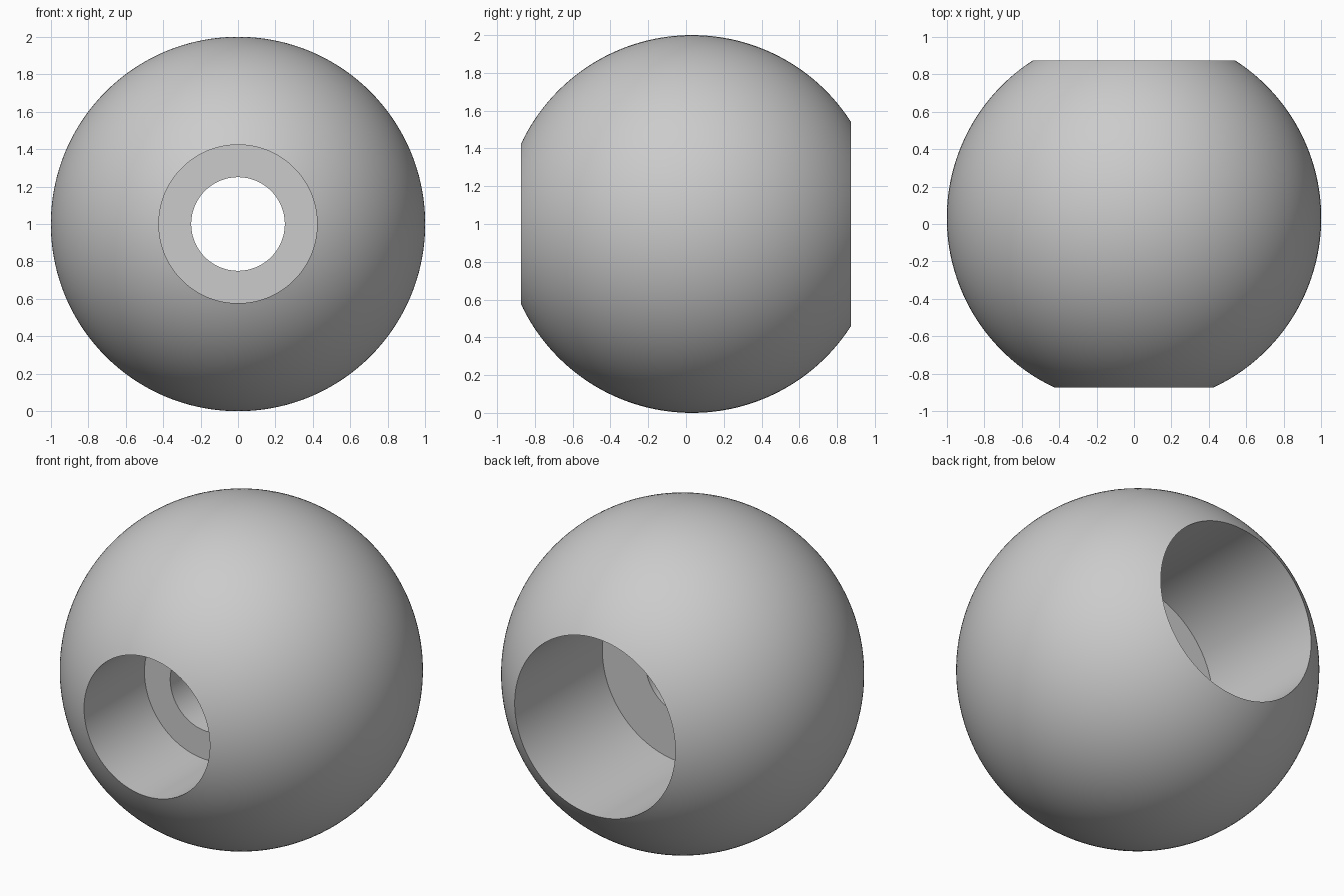
import bpy
import bmesh
from math import asin, cos, sin, pi, radians
from mathutils import Matrix

if "Cube" in bpy.data.objects:
    bpy.data.objects.remove(bpy.data.objects["Cube"], do_unlink=True)

CENTRE_Y = 0.032       # ball centre along the bore axis
FRONT_R, BACK_R, HOLE_R = 0.423, 0.54, 0.25
FRONT_FLOOR, BACK_FLOOR = -0.326, 0.0   # counterbore floors, from the ball centre
ARC_STEPS, SIDES = 72, 144

# Ball outline from front rim to back rim, as (distance along axis, radius)
start, end = asin(FRONT_R), pi - asin(BACK_R)
profile = []
for i in range(ARC_STEPS + 1):
    a = start + (end - start) * i / ARC_STEPS
    profile.append((-cos(a), sin(a)))

# Stepped bore: back counterbore, through hole, front counterbore
profile += [(BACK_FLOOR, BACK_R), (BACK_FLOOR, HOLE_R),
            (FRONT_FLOOR, HOLE_R), (FRONT_FLOOR, FRONT_R)]

# Lathe the closed outline around the y axis
bm = bmesh.new()
verts = [bm.verts.new((r, y, 0)) for y, r in profile]
edges = [bm.edges.new((v, verts[(i + 1) % len(verts)])) for i, v in enumerate(verts)]
bmesh.ops.spin(bm, geom=verts + edges, cent=(0, 0, 0), axis=(0, 1, 0),
               angle=2 * pi, steps=SIDES, use_merge=False)
bmesh.ops.remove_doubles(bm, verts=bm.verts[:], dist=0.0001)
bmesh.ops.recalc_face_normals(bm, faces=bm.faces[:])
bm.transform(Matrix.Translation((0, CENTRE_Y, 1)))

mesh = bpy.data.meshes.new("bored_ball")
bm.to_mesh(mesh)
bm.free()
ball = bpy.data.objects.new("bored_ball", mesh)
bpy.context.collection.objects.link(ball)

# Plain grey finish
grey = bpy.data.materials.new("light_grey")
grey.use_nodes = True
colour = (0.6, 0.6, 0.6, 1)
grey.diffuse_color = colour
grey.node_tree.nodes["Principled BSDF"].inputs["Base Color"].default_value = colour
mesh.materials.append(grey)

# Smooth surfaces with crisp bore edges
bpy.ops.object.select_all(action="DESELECT")
ball.select_set(True)
bpy.context.view_layer.objects.active = ball
bpy.ops.object.shade_smooth_by_angle(angle=radians(30))
